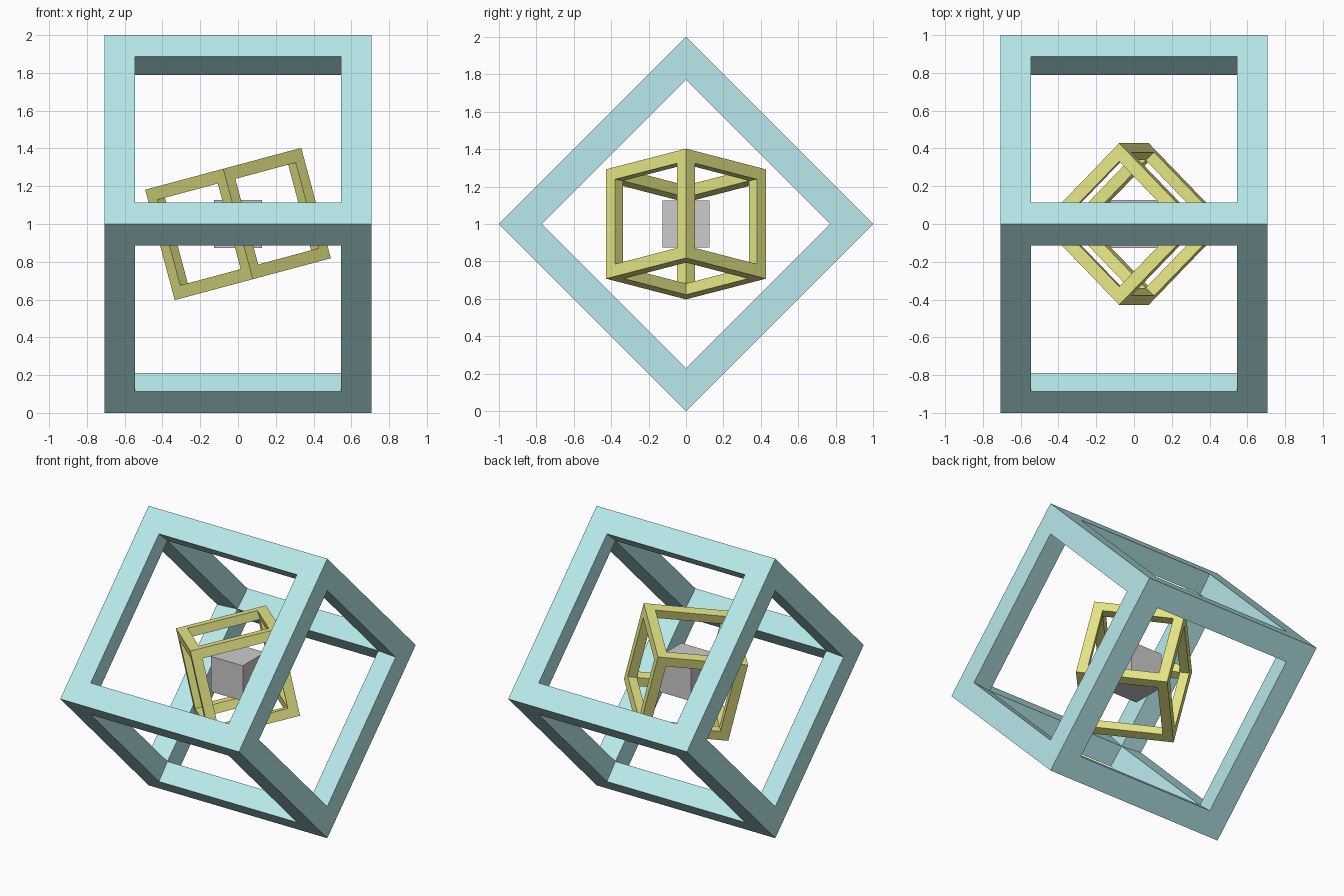
import bpy, bmesh
from math import radians
from mathutils import Matrix, Vector

if "Cube" in bpy.data.objects:
    bpy.data.objects.remove(bpy.data.objects["Cube"])

CENTRE = Matrix.Translation((0, 0, 1))


def add_object(name, bm, matrix, color=None):
    bmesh.ops.recalc_face_normals(bm, faces=bm.faces)
    bm.transform(matrix)
    mesh = bpy.data.meshes.new(name)
    bm.to_mesh(mesh)
    bm.free()
    ob = bpy.data.objects.new(name, mesh)
    bpy.context.collection.objects.link(ob)
    if color:
        mat = bpy.data.materials.new(name + "_colour")
        mat.diffuse_color = (*color, 1)
        mat.use_nodes = True
        mat.node_tree.nodes["Principled BSDF"].inputs["Base Color"].default_value = mat.diffuse_color
        mesh.materials.append(mat)
    return ob


def cube(half):
    bm = bmesh.new()
    bmesh.ops.create_cube(bm, size=2 * half)
    return bm


def cube_frame(name, half, opening, inner, matrix, color):
    """Open cube of square bars: outer corner, opening corner, inner corner."""
    bm = cube(half)
    inside = {v: bm.verts.new(v.co * inner / half) for v in list(bm.verts)}
    for face in list(bm.faces):
        corners, n = list(face.verts), face.normal.copy()
        rim = [bm.verts.new((v.co - n * half) * opening / half + n * half)
               for v in corners]
        bm.faces.remove(face)
        for i in range(4):
            j = (i + 1) % 4
            a, b = corners[i], corners[j]
            bm.faces.new((a, b, rim[j], rim[i]))
            bm.faces.new((rim[i], rim[j], inside[b], inside[a]))
    return add_object(name, bm, matrix, color)


# Large frame, standing on one edge
cube_frame("outer_frame", 0.7071, 0.546, 0.558,
           CENTRE @ Matrix.Rotation(radians(45), 4, 'X'), (0.48, 0.82, 0.84))

# Middle frame, turned 45 degrees and tilted
cube_frame("middle_frame", 0.3025, 0.2345, 0.239,
           CENTRE @ Matrix.Rotation(radians(-15), 4, 'Y')
           @ Matrix.Rotation(radians(45), 4, 'Z'), (0.80, 0.80, 0.24))

# Solid core
add_object("core_cube", cube(0.126), CENTRE)
